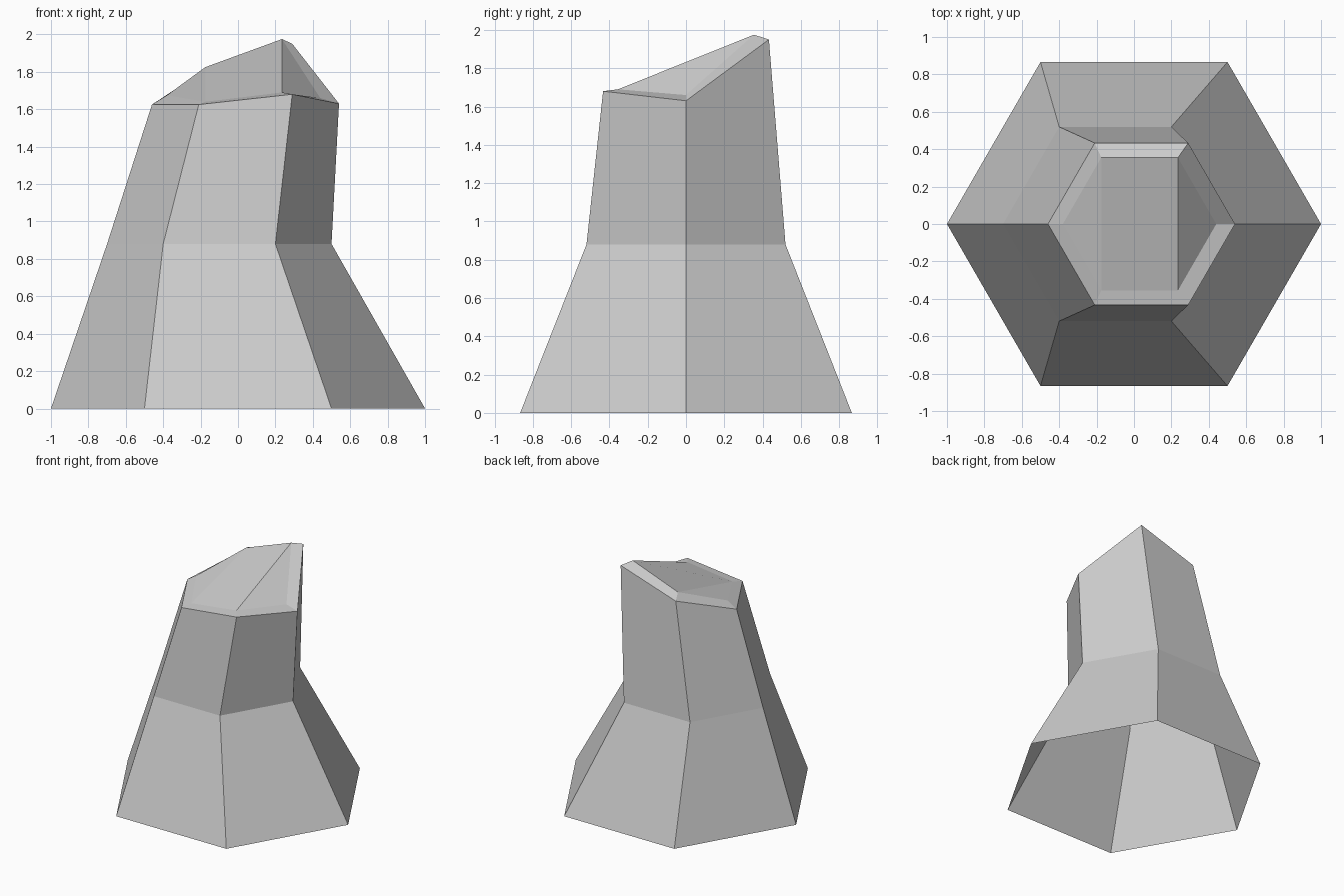
import bpy
import bmesh
from math import cos, sin, radians

cube = bpy.data.objects.get("Cube")
if cube:
    bpy.data.objects.remove(cube)

# Single stone colour
stone = bpy.data.materials.new("stone_grey")
stone.use_nodes = True
grey = (0.6, 0.6, 0.6, 1)
stone.diffuse_color = grey
stone.node_tree.nodes["Principled BSDF"].inputs["Base Color"].default_value = grey

bm = bmesh.new()


def hex_ring(centre_x, radius, heights):
    """Six corners, counter-clockwise from +x."""
    return [bm.verts.new((centre_x + radius * cos(radians(60 * i)),
                          radius * sin(radians(60 * i)), z))
            for i, z in enumerate(heights)]


# Flared foot (open underneath), leaning shaft, slanted rim and bevelled cap
rings = [
    hex_ring(0, 1, [0] * 6),
    hex_ring(-0.1, 0.6, [0.88] * 6),
    hex_ring(0.04, 0.5, [1.63, 1.95, 1.79, 1.625, 1.625, 1.68]),
    hex_ring(0.03, 0.41, [1.66, 1.975, 1.825, 1.675, 1.64, 1.69]),
]
for low, high in zip(rings, rings[1:]):
    for i in range(6):
        j = (i + 1) % 6
        bm.faces.new((low[i], low[j], high[j], high[i]))

# Cap: a middle panel with a sloping triangle on either side
e, ne, nw, w, sw, se = rings[-1]
for corners in ((e, ne, se), (ne, nw, sw, se), (nw, w, sw)):
    bm.faces.new(corners)

mesh = bpy.data.meshes.new("rock_pillar")
bm.to_mesh(mesh)
bm.free()
mesh.materials.append(stone)
pillar = bpy.data.objects.new("rock_pillar", mesh)
bpy.context.collection.objects.link(pillar)
